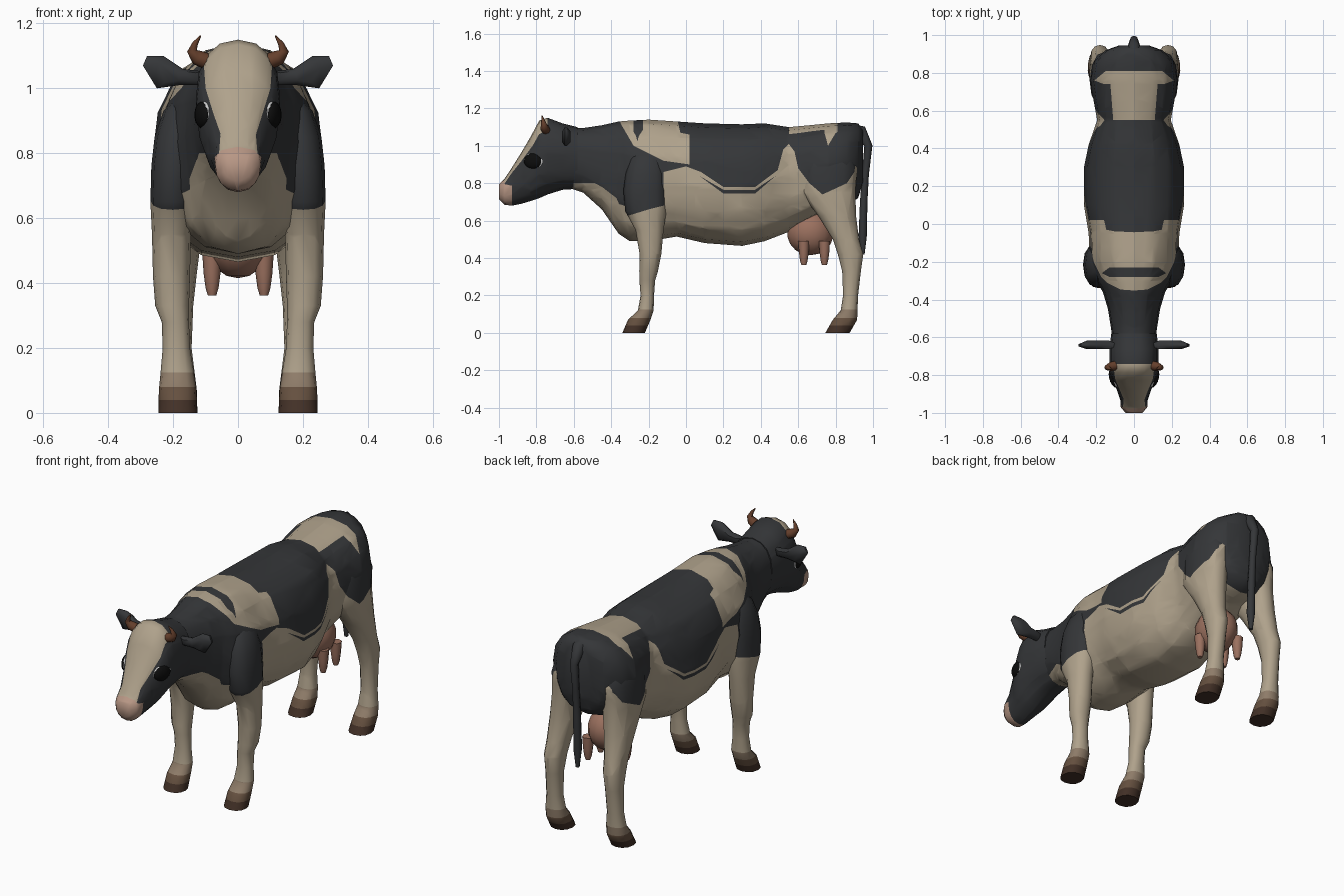
import bpy, bmesh, math
from mathutils import Vector, Matrix

if "Cube" in bpy.data.objects:
    bpy.data.objects.remove(bpy.data.objects["Cube"])

COLORS = {"dark": (.035, .037, .04), "cream": (.43, .36, .26), "pink": (.48, .31, .235),
          "udder_pink": (.33, .165, .115), "horn": (.13, .05, .025), "hoof": (.055, .03, .02),
          "brown": (.13, .08, .05), "tan": (.27, .20, .14), "black": (.004, .004, .004),
          "white": (.55, .55, .53)}
NAMES = list(COLORS)
MATS = []
for n in NAMES:
    m = bpy.data.materials.new(n)
    m.diffuse_color = (*COLORS[n], 1)
    m.use_nodes = True
    m.node_tree.nodes["Principled BSDF"].inputs["Base Color"].default_value = m.diffuse_color
    MATS.append(m)


def inside(p, poly):
    hit = False
    for a, b in zip(poly, poly[1:] + poly[:1]):
        if (a[1] > p[1]) != (b[1] > p[1]) and \
                p[0] < (b[0] - a[0]) * (p[1] - a[1]) / (b[1] - a[1]) + a[0]:
            hit = not hit
    return hit


def paint(bm, patches):
    """Cut each patch outline into the mesh, then colour the faces inside it."""
    for axes, poly, mat, test in patches:
        i, j = axes
        for a, b in zip(poly, poly[1:] + poly[:1]):
            co, no = Vector(), Vector()
            co[i], co[j] = a
            no[i], no[j] = b[1] - a[1], a[0] - b[0]
            bmesh.ops.bisect_plane(bm, geom=bm.verts[:] + bm.edges[:] + bm.faces[:],
                                   dist=1e-4, plane_co=co, plane_no=no)
    for axes, poly, mat, test in patches:
        for f in bm.faces:
            c = f.calc_center_median()
            if test(c) and inside((c[axes[0]], c[axes[1]]), poly):
                f.material_index = NAMES.index(mat)


def finish(name, bm, mat, patches=(), angle=60):
    bmesh.ops.recalc_face_normals(bm, faces=bm.faces[:])
    for f in bm.faces:
        f.smooth = True
        f.material_index = NAMES.index(mat)
    paint(bm, patches)
    me = bpy.data.meshes.new(name)
    bm.to_mesh(me)
    bm.free()
    for m in MATS:
        me.materials.append(m)
    me.set_sharp_from_angle(angle=math.radians(angle))
    ob = bpy.data.objects.new(name, me)
    bpy.context.collection.objects.link(ob)
    return ob


def loft(rings, bm=None):
    bm = bm or bmesh.new()
    vs = [[bm.verts.new(p) for p in r] for r in rings]
    n = len(vs[0])
    for a, b in zip(vs, vs[1:]):
        for k in range(n):
            bm.faces.new((a[k], a[(k + 1) % n], b[(k + 1) % n], b[k]))
    bm.faces.new(vs[0])
    bm.faces.new(vs[-1])
    return bm


def oval(n, e=1.0):
    for k in range(n):
        c, s = math.cos(math.tau * k / n), math.sin(math.tau * k / n)
        yield math.copysign(abs(c) ** e, c), math.copysign(abs(s) ** e, s)


def body_ring(y, lo, mid, hi, w):
    return [(w * c, y, mid + s * ((hi - mid) if s > 0 else (mid - lo))) for c, s in oval(16, .88)]


def tube(path, bm=None, n=8):
    """path: (x, y, z, radius) points."""
    pts = [Vector(p[:3]) for p in path]
    rings = []
    for k, p in enumerate(pts):
        d = pts[min(k + 1, len(pts) - 1)] - pts[max(k - 1, 0)]
        u = d.cross(Vector((0, 1, .01)) if abs(d.normalized().y) < .9 else Vector((0, 0, 1))).normalized()
        v = d.cross(u).normalized()
        rings.append([p + path[k][3] * (u * c + v * s) for c, s in oval(n)])
    return loft(rings, bm)


def ball(loc, scale, bm=None, turn=0):
    bm = bm or bmesh.new()
    mat = Matrix.Translation(loc) @ Matrix.Rotation(turn, 4, 'Z') @ Matrix.Diagonal((*scale, 1))
    bmesh.ops.create_uvsphere(bm, u_segments=14, v_segments=9, radius=1, matrix=mat)
    return bm


def mirror(half):
    return half + [(-x, z) for x, z in reversed(half)]


always = lambda c: True
upper = lambda c: c.z > .98
SIDE, TOP, FRONT = (1, 2), (0, 1), (0, 2)

# Torso and neck with coat patches
belly = [(-.12, .3), (-.12, .86), (.0, .89), (.08, .86), (.2, .78), (.37, .78), (.49, .87), (.52, .98),
         (.55, 1.01), (.58, .97), (.6, .88), (.66, .8), (.73, .74), (.86, .79), (.86, .3)]
stripe = [(.07, .84), (.2, .765), (.37, .765), (.48, .84), (.37, .745), (.2, .745)]
chest = [(-.6, .75), (-.46, .72), (-.33, .68), (-.12, .62), (-.12, .3), (-.6, .3)]
bib = mirror([(0, .80), (.12, .80), (.15, .72), (.14, .60), (0, .60)])
shoulder = [(-.36, 1.2), (-.35, 1.12), (-.28, 1.0), (-.12, .92), (.02, .9), (.02, 1.06), (-.03, 1.07), (-.06, 1.2)]
saddle = mirror([(.0, -.23), (.13, -.23), (.17, -.26), (.13, -.28), (0, -.28)])
rump = mirror([(0, .55), (.11, .55), (.125, .74), (.16, .74), (.21, .76), (.15, .81), (0, .81)])
torso = [(-.64, .78, .95, 1.10, .11), (-.55, .75, .92, 1.095, .122), (-.45, .66, .88, 1.11, .138),
         (-.36, .53, .85, 1.13, .165), (-.3, .49, .82, 1.135, .20), (-.2, .49, .80, 1.14, .235),
         (-.05, .515, .80, 1.13, .24), (.1, .48, .78, 1.12, .265), (.3, .465, .78, 1.115, .265),
         (.42, .49, .80, 1.12, .24), (.55, .54, .85, 1.10, .195), (.66, .60, .88, 1.11, .215),
         (.76, .66, .90, 1.12, .23), (.86, .68, .92, 1.125, .21), (.92, .72, .95, 1.12, .15),
         (.945, .80, .97, 1.09, .08)]
finish("torso", loft([body_ring(*r) for r in torso]), "dark",
       [(SIDE, belly, "cream", always), (SIDE, stripe, "dark", always), (SIDE, chest, "cream", always),
        (FRONT, bib, "cream", lambda c: c.y < -.33), (SIDE, shoulder, "cream", always),
        (TOP, saddle, "dark", upper), (TOP, rump, "cream", upper)], 75)

# Head with pale blaze and pink muzzle
head = [(-.58, .77, .95, 1.10, .12), (-.66, .765, .96, 1.12, .13), (-.74, .74, .97, 1.15, .13),
        (-.785, .72, .95, 1.135, .128), (-.83, .705, .90, 1.05, .115), (-.88, .69, .85, .965, .09),
        (-.93, .68, .79, .885, .073), (-.97, .685, .765, .825, .07), (-1.0, .715, .765, .795, .045)]
blaze = mirror([(0, 1.2), (.085, 1.17), (.105, 1.07), (.1, 1.0), (.075, .92), (.055, .86), (.06, .8), (0, .8)])
muzzle = mirror([(0, .82), (.05, .81), (.09, .77), (.085, .68), (0, .67)])
finish("head", loft([body_ring(*r) for r in head]), "dark",
       [(FRONT, blaze, "cream", lambda c: c.y < -.74), (FRONT, muzzle, "pink", lambda c: c.y < -.94)])

# Legs: rows are z, y centre, y radius, x centre, x radius
fore = [(1.0, -.2, .05, .13, .04), (.93, -.21, .09, .17, .06), (.85, -.215, .108, .188, .069),
        (.76, -.22, .115, .196, .071), (.65, -.215, .11, .2, .07), (.55, -.195, .075, .205, .06),
        (.42, -.19, .058, .205, .057), (.33, -.2, .05, .203, .052), (.28, -.207, .042, .193, .042),
        (.2, -.207, .036, .19, .042), (.12, -.215, .042, .187, .052), (.07, -.25, .06, .186, .058),
        (0, -.28, .06, .185, .06)]
hind = [(1.05, .76, .06, .10, .04), (.98, .76, .12, .135, .075), (.88, .76, .155, .15, .08),
        (.75, .76, .145, .155, .08), (.62, .81, .1, .165, .07), (.5, .855, .07, .175, .057),
        (.42, .88, .068, .18, .052), (.33, .885, .05, .182, .044), (.2, .88, .04, .185, .042),
        (.12, .872, .045, .185, .052), (.07, .85, .065, .185, .058), (0, .81, .065, .185, .06)]
fore_dark = [(-.4, .7), (-.33, .62), (-.2, .66), (-.08, .69), (-.08, 1.1), (-.4, 1.1)]
hind_dark = [(.5, 1.2), (.56, 1.02), (.6, .88), (.66, .8), (.73, .74), (.86, .8), (.9, .86), (.95, 1.2)]
bands = [(SIDE, [(-2, a), (2, a), (2, b), (-2, b)], mat, always)
         for a, b, mat in ((-.1, .04, "hoof"), (.04, .08, "brown"), (.08, .125, "tan"))]
for name, rows, dark in (("front_leg", fore, fore_dark), ("hind_leg", hind, hind_dark)):
    for side, s in (("left", -1), ("right", 1)):
        rings = [[(s * (x + rx * c), y + ry * d, z) for c, d in oval(12, .9)] for z, y, ry, x, rx in rows]
        finish(f"{name}_{side}", loft(rings), "cream", [(SIDE, dark, "dark", always)] + bands)

# Udder and teats
bm = ball((0, .665, .535), (.105, .125, .12))
for x in (-.08, .08):
    for y in (.63, .74):
        tube([(x, y, .49, .03), (x, y, .43, .026), (x, y, .385, .02), (x, y, .362, .013)], bm)
finish("udder", bm, "udder_pink")

# Tail
finish("tail", tube([(0, .87, 1.085, .035), (0, .935, 1.075, .035), (0, .975, 1.0, .022), (0, .96, .85, .018),
                     (0, .95, .7, .02), (0, .945, .52, .022), (0, .945, .42, .01)]), "dark")

# Ears, horns and eyes
ear = [(.09, 1.05), (.17, 1.06), (.23, 1.10), (.28, 1.10), (.293, 1.07), (.25, 1.0), (.18, 1.01), (.09, 1.01)]
for side, s in (("left", -1), ("right", 1)):
    rings = [[(s * (.19 + (x - .19) * k), y, 1.045 + (z - 1.045) * k) for x, z in ear]
             for k, y in ((.6, -.662), (1, -.648), (1, -.636), (.6, -.618))]
    finish(f"ear_{side}", loft(rings), "dark")
    finish(f"horn_{side}", tube([(s * .10, -.75, 1.085, .025), (s * .125, -.755, 1.095, .024),
                                 (s * .142, -.76, 1.115, .015), (s * .132, -.765, 1.138, .009),
                                 (s * .115, -.77, 1.162, .002)]), "horn")
    finish(f"eye_rim_{side}", ball((s * .106, -.815, .918), (.016, .055, .046), turn=-.3 * s), "white")
    finish(f"eye_{side}", ball((s * .108, -.818, .918), (.023, .051, .042), turn=-.3 * s), "black")
